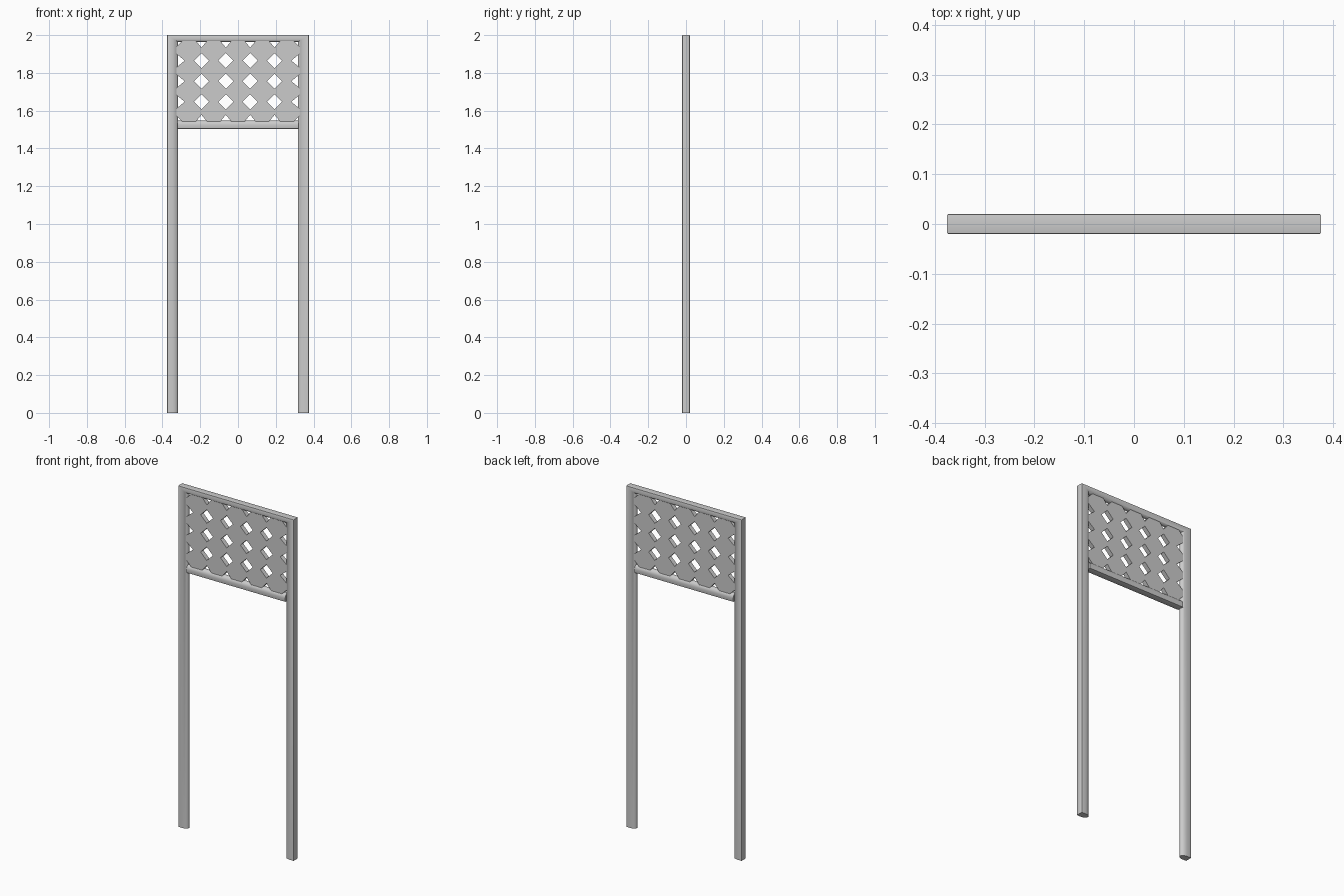
import bpy, bmesh, math

if "Cube" in bpy.data.objects:
    bpy.data.objects.remove(bpy.data.objects["Cube"])

HALF_Y = 0.02      # half depth of the frame
HALF_X = 0.375     # half width of the frame
POST_W, TOP_W = 0.058, 0.037


def d_profile():
    # D-shaped section: flat outer side (u = 0), rounded inner side (u = 1)
    pts = [(0.0, -0.9), (0.015, -0.97), (0.05, -1.0)]
    for i in range(17):
        a = -math.pi / 2 + math.pi * i / 16
        pts.append((0.45 + 0.55 * math.cos(a), math.sin(a)))
    pts += [(0.05, 1.0), (0.015, 0.97), (0.0, 0.9)]
    return [(u, v * HALF_Y) for u, v in pts]


def finish(name, bm, smooth=True):
    bmesh.ops.recalc_face_normals(bm, faces=bm.faces)
    mesh = bpy.data.meshes.new(name)
    bm.to_mesh(mesh)
    bm.free()
    obj = bpy.data.objects.new(name, mesh)
    bpy.context.collection.objects.link(obj)
    if smooth:
        bpy.ops.object.select_all(action='DESELECT')
        obj.select_set(True)
        bpy.context.view_layer.objects.active = obj
        bpy.ops.object.shade_smooth_by_angle(angle=math.radians(35))
    return obj


def sweep(name, stations):
    # Each station maps the section coordinate u to a point (x, z)
    bm = bmesh.new()
    prof = d_profile()
    rings = []
    for place in stations:
        ring = []
        for u, y in prof:
            x, z = place(u)
            ring.append(bm.verts.new((x, y, z)))
        rings.append(ring)
    n = len(prof)
    for a, b in zip(rings, rings[1:]):
        for i in range(n):
            j = (i + 1) % n
            bm.faces.new((a[i], a[j], b[j], b[i]))
    bm.faces.new(rings[0])
    bm.faces.new(rings[-1])
    return finish(name, bm)


# Posts and top rail in one mitred sweep
sweep("post_frame", [
    lambda u: (-HALF_X + u * POST_W, 0.0),
    lambda u: (-HALF_X + u * POST_W, 2.0 - u * TOP_W),
    lambda u: (HALF_X - u * POST_W, 2.0 - u * TOP_W),
    lambda u: (HALF_X - u * POST_W, 0.0),
])

# Lower rail between the posts
sweep("lower_rail", [
    lambda u: (-0.32, 1.504 + u * 0.044),
    lambda u: (0.32, 1.504 + u * 0.044),
])

# Perforated panel: welded grid of octagons leaving diamond holes
NX, NZ, PX, PZ, HOLE = 5, 4, 0.129, 0.109, 0.04
MID_Z, THICK, TUCK = 1.756, 0.026, 0.008
bm = bmesh.new()
hx, hz = PX / 2, PZ / 2
ex, ez = hx - HOLE, hz - HOLE
octagon = [(hx, -ez), (hx, ez), (ex, hz), (-ex, hz),
           (-hx, ez), (-hx, -ez), (-ex, -hz), (ex, -hz)]
for i in range(NX):
    for j in range(NZ):
        cx = (i - (NX - 1) / 2) * PX
        cz = MID_Z + (j - (NZ - 1) / 2) * PZ
        bm.faces.new([bm.verts.new((cx + x, -THICK / 2, cz + z)) for x, z in octagon])
bmesh.ops.remove_doubles(bm, verts=bm.verts, dist=0.001)

# Tuck the panel border into the frame
for v in bm.verts:
    if abs(v.co.x) > NX * hx - 0.001:
        v.co.x += math.copysign(TUCK, v.co.x)
    if abs(v.co.z - MID_Z) > NZ * hz - 0.001:
        v.co.z += math.copysign(TUCK, v.co.z - MID_Z)

# Give the panel its thickness
ext = bmesh.ops.extrude_face_region(bm, geom=bm.faces[:], use_keep_orig=True)
bmesh.ops.translate(bm, vec=(0, THICK, 0),
                    verts=[g for g in ext["geom"] if isinstance(g, bmesh.types.BMVert)])
finish("perforated_panel", bm, smooth=False)
